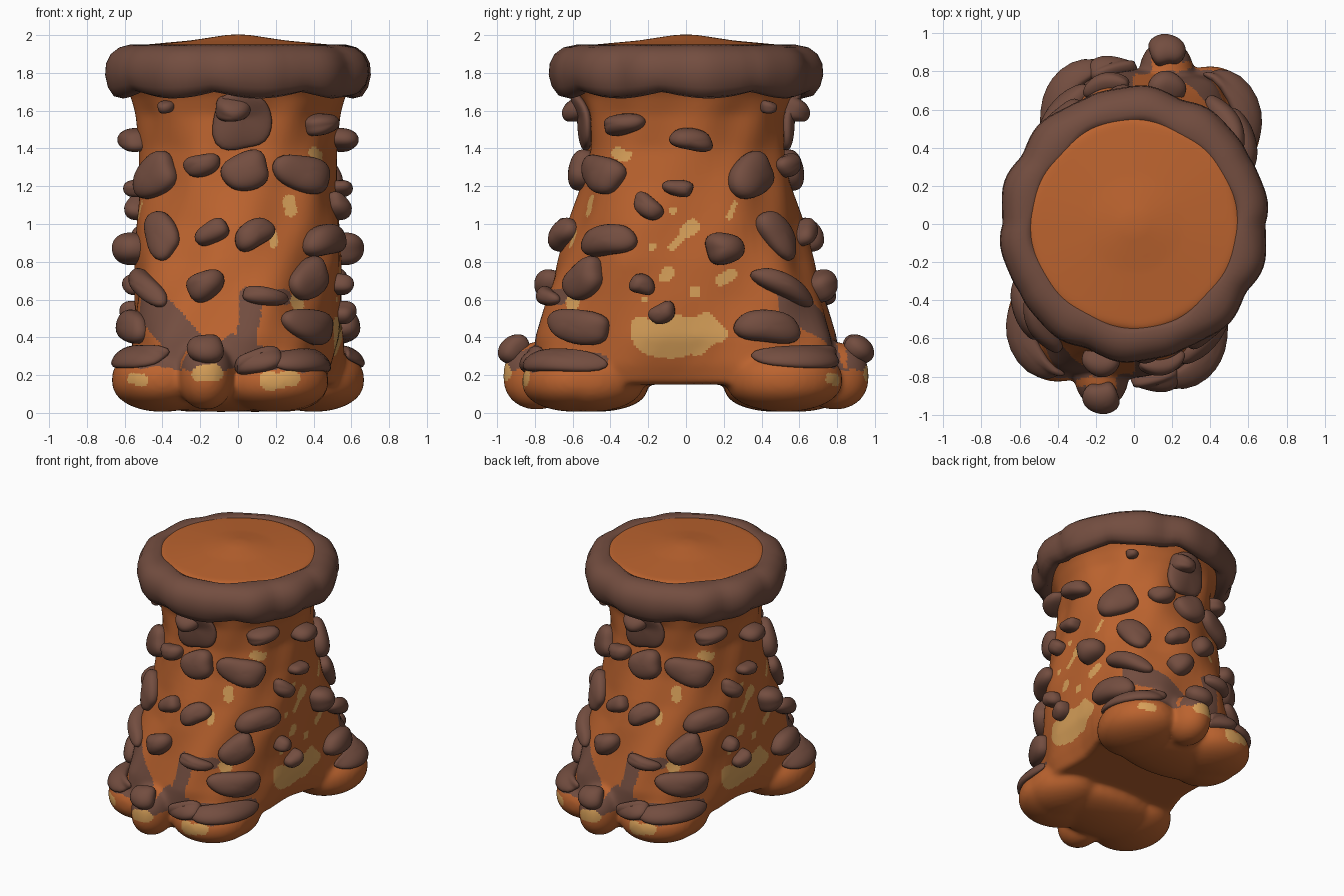
import bpy, bmesh, math, random
from mathutils import Vector, Matrix
from mathutils.bvhtree import BVHTree

if "Cube" in bpy.data.objects:
    bpy.data.objects.remove(bpy.data.objects["Cube"])

random.seed(4)


def material(name, rgb):
    m = bpy.data.materials.new(name)
    m.diffuse_color = (*rgb, 1)
    m.use_nodes = True
    m.node_tree.nodes["Principled BSDF"].inputs["Base Color"].default_value = m.diffuse_color
    return m


ORANGE = material("orange clay", (0.50, 0.125, 0.028))
BROWN = material("brown crust", (0.172, 0.075, 0.051))
GOLD = material("gold fleck", (0.68, 0.35, 0.10))


def new_object(name, bm, mats):
    bmesh.ops.recalc_face_normals(bm, faces=bm.faces)
    me = bpy.data.meshes.new(name)
    bm.to_mesh(me)
    bm.free()
    for m in mats:
        me.materials.append(m)
    me.shade_smooth()
    ob = bpy.data.objects.new(name, me)
    bpy.context.collection.objects.link(ob)
    return ob


def loft(bm, rings, closed=False):
    """Skin a list of equal-length rings; cap the ends unless closed."""
    vs = [[bm.verts.new(p) for p in r] for r in rings]
    n = len(vs[0])
    pairs = list(zip(vs, vs[1:])) + ([(vs[-1], vs[0])] if closed else [])
    for a, b in pairs:
        for i in range(n):
            j = (i + 1) % n
            bm.faces.new((a[i], a[j], b[j], b[i]))
    if not closed:
        bm.faces.new(vs[0])
        bm.faces.new(vs[-1])


def spow(v, e):
    return math.copysign(abs(v) ** e, v)


# ---- body: flaring trunk plus two lobed feet, fused by voxel remesh ----
# z, half width x, half depth y, waist pinch at the sides, roundness, sideways shear of the legs
SECTIONS = [(0.15, .53, .72, .16, .78, .12), (0.25, .55, .82, .12, .76, .12), (0.4, .56, .80, .06, .78, .11),
            (0.6, .555, .735, .03, .82, .08), (0.8, .555, .67, 0, .86, .03), (1.0, .545, .61, 0, .88, 0),
            (1.2, .525, .555, 0, .88, 0), (1.4, .51, .52, 0, .9, 0), (1.58, .53, .525, 0, .92, 0),
            (1.68, .57, .57, 0, 1, 0), (1.76, .62, .62, 0, 1, 0), (1.88, .61, .61, 0, 1, 0),
            (1.945, .54, .54, 0, 1, 0), (1.972, .25, .25, 0, 1, 0), (2.003, .05, .05, 0, 1, 0)]


def body_ring(z, hx, hy, pinch, e, shear):
    pts = []
    amp = 1.2 if z < 1.6 else 0.3
    for i in range(72):
        a = math.tau * i / 72
        x, y = hx * spow(math.cos(a), e), hy * spow(math.sin(a), e)
        k = 1 + amp * (0.018 * math.sin(6 * a + 5 * z) + 0.012 * math.sin(10 * a - 8 * z))
        x = x * (1 - pinch * math.exp(-(y / 0.25) ** 2)) + shear * y
        pts.append((x * k, y * k, z))
    return pts


FOOT = [((-.40, -.52, .175), (.27, .31, .17)), ((-.17, -.79, .195), (.145, .18, .18)),
        ((.19, -.59, .165), (.29, .28, .16)), ((.24, -.50, .17), (.24, .28, .165)),
        ((-.09, -.48, .14), (.50, .28, .135))]

bm = bmesh.new()
loft(bm, [body_ring(*s) for s in SECTIONS])
for turn in (0, math.pi):
    for loc, rad in FOOT:
        lobe = bmesh.ops.create_uvsphere(bm, u_segments=32, v_segments=18, radius=1)["verts"]
        for v in lobe:
            v.co.z = spow(v.co.z, .85)
        m = Matrix.Rotation(turn, 4, 'Z') @ Matrix.Translation(loc) @ Matrix.Diagonal((*rad, 1))
        bmesh.ops.transform(bm, matrix=m, verts=lobe)
body = new_object("body", bm, (ORANGE, BROWN, GOLD))
bpy.context.view_layer.objects.active = body
rm = body.modifiers.new("fuse", 'REMESH')
rm.mode, rm.voxel_size = 'VOXEL', 0.0135
sm = body.modifiers.new("soften", 'SMOOTH')
sm.factor, sm.iterations = 0.5, 24
for m in ("fuse", "soften"):
    bpy.ops.object.modifier_apply(modifier=m)
body.data.shade_smooth()

# ---- painted patches: strokes (u0, z0, u1, z1, radius) seen from front or side ----
FRONT_BROWN = [(-.53, .66, -.42, .52, .07), (-.42, .52, -.22, .3, .085), (.06, .58, .05, .3, .055),
               (.05, .62, .24, .61, .04), (-.04, .35, .1, .31, .06), (-.5, .29, .4, .27, .05)]
FRONT_GOLD = [(-.2, .21, -.13, .21, .045), (.16, .17, .28, .18, .045), (-.56, .18, -.51, .17, .03),
              (.27, 1.12, .28, 1.07, .035), (.31, .6, .32, .57, .03), (.18, .94, .19, .9, .028),
              (.4, 1.38, .43, 1.36, .025)]
SIDE_GOLD = [(-.20, .41, .08, .42, .10), (.08, .43, .17, .42, .045), (-.05, .36, -.1, .38, .08),
             (-.07, .88, .04, .99, .022), (0, .96, .04, .99, .035), (-.18, .88, -.18, .88, .022),
             (-.11, .72, -.1, .74, .035), (.05, .64, .05, .64, .028), (.18, .7, .25, .74, .028),
             (-.07, 1.07, -.07, 1.07, .02), (.23, 1.04, .26, 1.11, .014), (-.22, .6, -.22, .6, .02)]


def hit(strokes, u, z):
    for u0, z0, u1, z1, r in strokes:
        du, dz = u1 - u0, z1 - z0
        t = max(0, min(1, ((u - u0) * du + (z - z0) * dz) / (du * du + dz * dz + 1e-9)))
        wob = 1 + .15 * math.sin(30 * u + 20 * z)
        if math.hypot(u - u0 - t * du, z - z0 - t * dz) < r * wob:
            return True
    return False


for p in body.data.polygons:
    x, y, z = p.center
    n = p.normal
    if z > 1.45:
        continue
    fs = -1 if y > 0 else 1      # half-turn symmetry
    ss = -1 if x < 0 else 1
    front = n.y * fs < -0.3
    side = n.x * ss > 0.5 and abs(n.x) > abs(n.y)
    if (front and hit(FRONT_GOLD, x * fs, z)) or (side and hit(SIDE_GOLD, y * ss, z)):
        p.material_index = 2
    elif front and hit(FRONT_BROWN, x * fs, z):
        p.material_index = 1

# ---- lumpy rim around the top ----
PROFILE = [(.50, 1.86), (.515, 1.93), (.555, 1.95), (.625, 1.935), (.67, 1.90), (.695, 1.85), (.70, 1.79),
           (.685, 1.73), (.655, 1.69), (.61, 1.68), (.56, 1.72), (.51, 1.78)]
bm = bmesh.new()
rings = []
for i in range(120):
    a = math.tau * i / 120
    lump = abs(math.sin(5 * a + 0.5 * math.sin(2 * a)))
    k = 0.985 + 0.03 * lump + 0.008 * math.sin(14 * a)
    ring = []
    for r, z in PROFILE:
        rr = r * k if r > .6 else r + 0.012 * math.sin(4 * a + 1) + 0.008 * math.sin(10 * a)
        low = max(0, (1.8 - z) / 0.12)
        zz = z + low * (0.02 - 0.035 * abs(math.sin(4 * a + 0.8)))
        ring.append((rr * math.cos(a), rr * 1.02 * math.sin(a), zz))
    rings.append(ring)
loft(bm, rings, closed=True)
new_object("rim", bm, (BROWN,))

# ---- crust pebbles, moulded onto the body; each has a half-turn twin ----
# x, y, z, half width, half height, tilt, thickness
CENTRE = [(-.03, -.56, 1.61, .09, .07, 0, .11), (.02, -.54, 1.55, .15, .17, 0, .045),
          (-.19, -.53, 1.31, .095, .06, 15, .07), (.04, -.55, 1.28, .13, .10, 20, .09),
          (-.13, -.62, .95, .09, .06, 30, .08), (.08, -.62, .94, .11, .075, 30, .08),
          (-.17, -.70, .67, .10, .075, 25, .09), (.14, -.72, .61, .13, .045, -10, .05),
          (-.17, -.90, .32, .10, .08, 0, .08), (.11, -.82, .28, .13, .075, 15, .06)]
CORNER = [(.44, -.33, 1.53, .12, .055, 12, .09), (-.42, -.33, 1.25, .15, .11, 25, .09),
          (.33, -.42, 1.26, .17, .10, -15, .08), (-.38, -.46, .93, .15, .09, -50, .07),
          (.45, -.40, .91, .16, .085, 5, .09), (-.50, -.53, .67, .19, .06, -28, .07),
          (.39, -.56, .71, .14, .095, 30, .09), (-.60, -.44, .46, .17, .09, -5, .09),
          (.39, -.58, .46, .20, .09, -5, .08), (-.56, -.62, .27, .29, .085, 0, .04),
          (.38, -.68, .25, .27, .085, 0, .04)]
SIDE = [(.5, .03, 1.45, .11, .06, -8, .11), (.35, .40, 1.63, .04, .035, 0, .05),
        (.52, -.04, 1.19, .08, .045, -10, .09), (.52, -.20, 1.09, .09, .055, -35, .07),
        (.54, .20, .87, .10, .085, 10, .11), (.53, -.23, .68, .065, .055, -15, .08),
        (.5, -.12, .53, .07, .055, 25, .08)]

surf = bmesh.new()
surf.from_mesh(body.data)
tree = BVHTree.FromBMesh(surf)
surf.free()


def walk(p, n, across, rise, steps=6):
    """Move sideways and upward over the body's surface, staying level as it bends."""
    for _ in range(steps):
        side = Vector((0, 0, 1)).cross(n).normalized()
        p, n, _, _ = tree.find_nearest(p + (side * across + n.cross(side) * rise) / steps)
    return p, n


def pebble(name, x, y, z, hw, hh, tilt, thick):
    c, n, _, _ = tree.find_nearest(Vector((x, y, z)))
    ct, st = math.cos(math.radians(tilt)), math.sin(math.radians(tilt))
    ph, ph2 = random.uniform(0, 6), random.uniform(0, 6)
    bm = bmesh.new()
    bmesh.ops.create_uvsphere(bm, u_segments=28, v_segments=16, radius=1)
    for v in bm.verts:
        u, w, h = v.co
        a = math.atan2(w, u)
        k = 1 + 0.07 * math.sin(3 * a + ph) + 0.05 * math.sin(2 * a + ph2)
        k *= (math.cos(a) ** 4 + math.sin(a) ** 4) ** -0.12      # slightly blocky
        du, dw = u * hw * k, w * hh * k
        q, qn = walk(c, n, du * ct - dw * st, du * st + dw * ct)
        lift = 0.018 + thick * spow(h, .8) * (0.87 + 0.13 * math.sin(2 * u + ph))
        v.co = q + (qn * 1.3 + n).normalized() * lift
    bmesh.ops.smooth_vert(bm, verts=bm.verts, factor=0.5, use_axis_x=True, use_axis_y=True, use_axis_z=True)
    ob = new_object(name, bm, (BROWN,))
    twin = bpy.data.objects.new(name + "_twin", ob.data)
    twin.rotation_euler.z = math.pi
    bpy.context.collection.objects.link(twin)


for group, rows in (("centre", CENTRE), ("corner", CORNER), ("side", SIDE)):
    for i, row in enumerate(rows):
        pebble(f"{group}_pebble_{i + 1}", *row)
